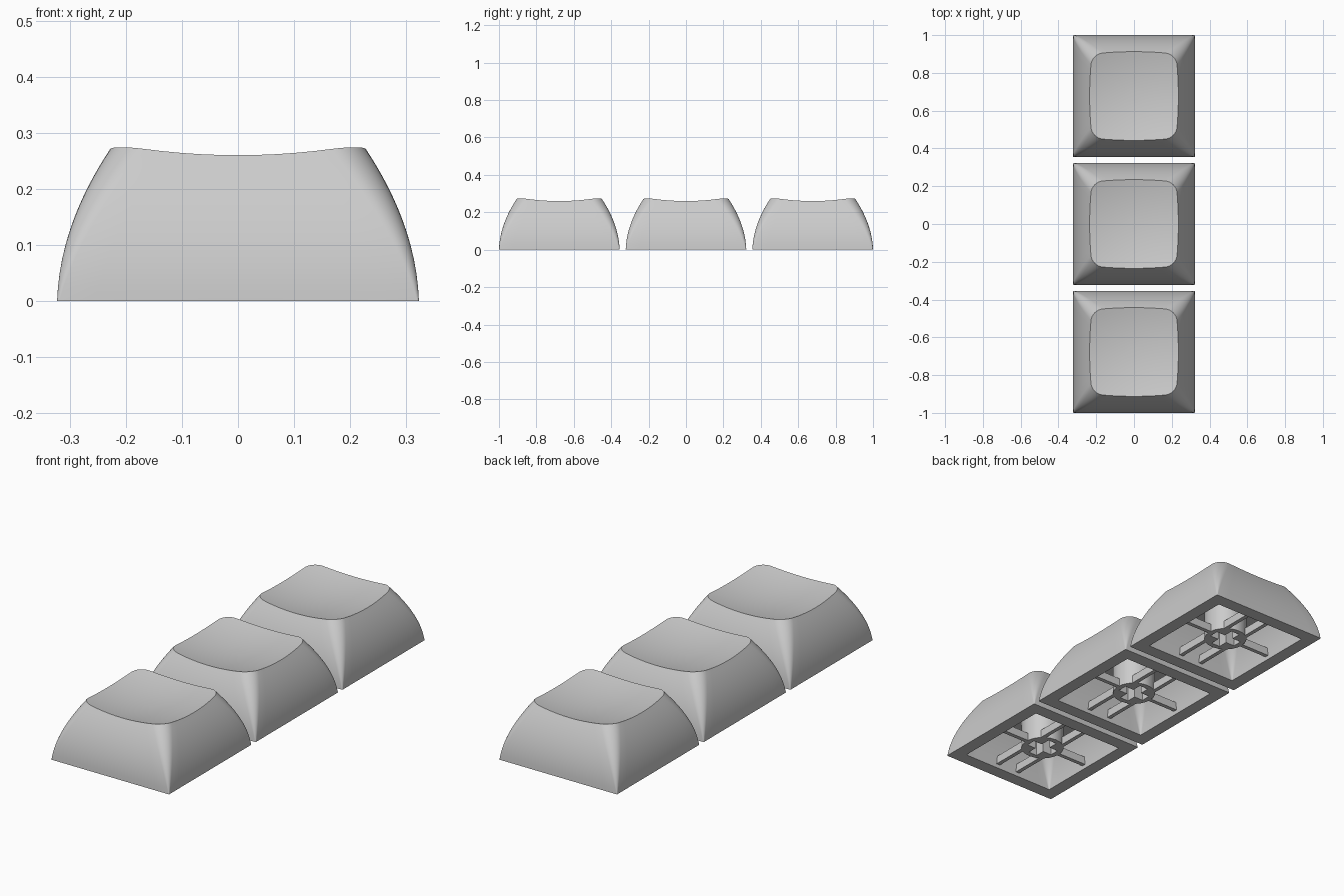
import bpy, bmesh, math

if "Cube" in bpy.data.objects:
    bpy.data.objects.remove(bpy.data.objects["Cube"])

BASE, WALL, PITCH = 0.3225, 0.065, 0.6775

grey = bpy.data.materials.new("light grey plastic")
grey.use_nodes = True
grey.diffuse_color = (0.6, 0.6, 0.6, 1)
grey.node_tree.nodes["Principled BSDF"].inputs["Base Color"].default_value = (0.6, 0.6, 0.6, 1)


def half_width(z):
    """Half width of the bowed outer wall at height z."""
    return BASE - 0.035 * z - 1.16 * z * z


def dish(x, y):
    """Height of the spherical dish on top."""
    return 0.235 + 0.4545 * (x * x + y * y)


def rounded_square(r, corner=8, edge=10):
    """Outline of a square of half width 1 with corner radius r."""
    pts = []
    for k in range(4):
        a0 = k * math.pi / 2
        c, s = math.cos(a0), math.sin(a0)
        quad = [(1, -(1 - r) + 2 * (1 - r) * i / edge) for i in range(edge)]
        for i in range(corner):
            a = math.pi / 2 * i / corner
            quad.append((1 - r + r * math.cos(a), 1 - r + r * math.sin(a)))
        pts += [(c * x - s * y, s * x + c * y) for x, y in quad]
    return pts


def loft(name, rings):
    """Skin a list of closed rings, capping both ends."""
    bm = bmesh.new()
    loops = [[bm.verts.new(p) for p in ring] for ring in rings]
    for a, b in zip(loops, loops[1:]):
        for i in range(len(a)):
            j = (i + 1) % len(a)
            bm.faces.new((a[i], a[j], b[j], b[i]))
    bm.faces.new(loops[0][::-1])
    bm.faces.new(loops[-1])
    bmesh.ops.recalc_face_normals(bm, faces=bm.faces)
    return finish(bm, name)


def finish(bm, name):
    mesh = bpy.data.meshes.new(name)
    bm.to_mesh(mesh)
    bm.free()
    mesh.materials.append(grey)
    return mesh


def shell_rings():
    rings = []
    # hollow underside, from the ceiling down to the rim
    ceiling = 0.19
    for i in range(7):
        z = ceiling * (1 - i / 6)
        w = half_width(z) - WALL
        rings.append([(w * x, w * y, z) for x, y in rounded_square(0.02 + 0.25 * z / ceiling)])
    # curved outer walls, corners growing rounder upward
    for i in range(13):
        t = i / 12
        ring = []
        for ux, uy in rounded_square(0.01 + 0.26 * t):
            z = t * 0.26
            for _ in range(8):
                w = half_width(z)
                z = t * dish(w * ux, w * uy)
            ring.append((w * ux, w * uy, z))
        rings.append(ring)
    # dished top
    lip = rings[-1]
    for i in range(1, 10):
        s = 1 - i / 10
        rings.append([(s * x, s * y, dish(s * x, s * y)) for x, y, _ in lip])
    return rings


def stem_rings(radius=0.1, arm=0.073, slot=0.024, low=0.02):
    # angles include every corner of the cross socket
    t = math.atan2(slot, arm)
    q = math.pi / 4
    steps = (0, t, (t + q) / 2, q, 2 * q - (t + q) / 2, 2 * q - t)
    angles = [k * 2 * q + a for k in range(4) for a in steps]

    def cross(a):
        c, s = max(abs(math.cos(a)), 1e-6), max(abs(math.sin(a)), 1e-6)
        return max(min(arm / c, slot / s), min(slot / c, arm / s))

    def ring(rad, z):
        return [(rad(a) * math.cos(a), rad(a) * math.sin(a), z) for a in angles]

    tube = lambda a: radius
    return [ring(tube, 0.2), ring(tube, low), ring(cross, low), ring(cross, 0.16)]


def rib_mesh():
    bm = bmesh.new()

    def bar(x0, x1, y0, y1, z0=0.02, z1=0.06):
        cube = bmesh.ops.create_cube(bm, size=1)["verts"]
        for v in cube:
            v.co = (x0 if v.co.x < 0 else x1, y0 if v.co.y < 0 else y1, z0 if v.co.z < 0 else z1)

    for s in (-1, 1):
        # single rib to each side
        bar(*sorted((s * 0.095, s * 0.265)), -0.01, 0.01)
        # paired ribs to front and back
        for x in (-0.06, 0.06):
            bar(x - 0.01, x + 0.01, *sorted((s * 0.07, s * 0.265)))
    return finish(bm, "ribs")


parts = {
    "keycap_shell": loft("keycap_shell", shell_rings()),
    "switch_stem": loft("switch_stem", stem_rings()),
    "support_ribs": rib_mesh(),
}

# three identical keycaps in a row
for row, place in enumerate(("front", "middle", "back")):
    for name, mesh in parts.items():
        obj = bpy.data.objects.new(place + "_" + name, mesh)
        obj.location.y = (row - 1) * PITCH
        bpy.context.collection.objects.link(obj)

# smooth walls with a crisp lip and base
bpy.ops.object.select_all(action="DESELECT")
for obj in bpy.context.collection.objects:
    if obj.name.startswith("front_") and obj.type == "MESH":
        obj.select_set(True)
        bpy.context.view_layer.objects.active = obj
bpy.ops.object.shade_smooth_by_angle(angle=math.radians(32))
